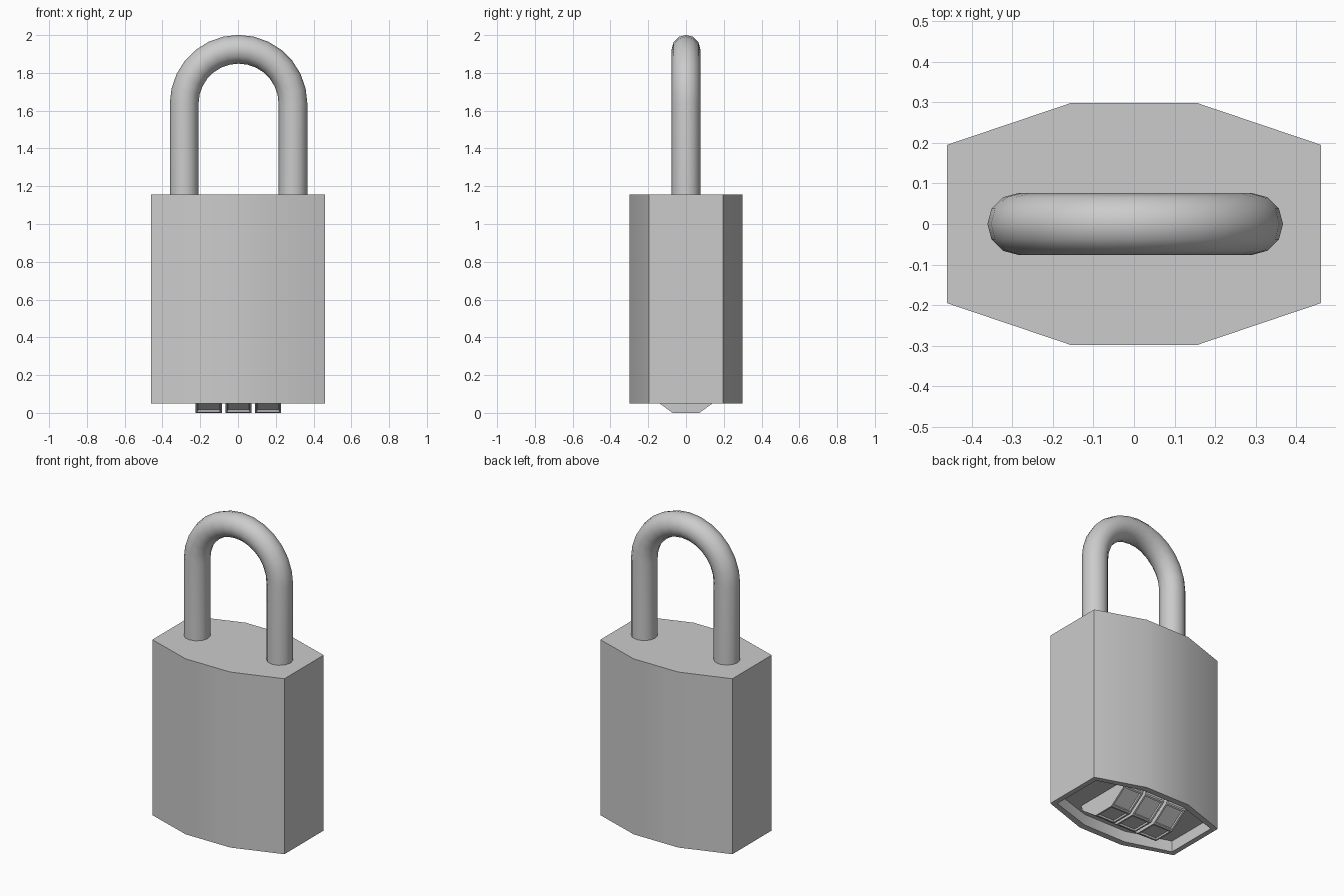
import bpy, bmesh
from math import pi, sin, cos, tan, radians
from mathutils import Vector

if "Cube" in bpy.data.objects:
    bpy.data.objects.remove(bpy.data.objects["Cube"])


def add_object(name, bm, smooth=None):
    bmesh.ops.recalc_face_normals(bm, faces=bm.faces)
    mesh = bpy.data.meshes.new(name)
    bm.to_mesh(mesh)
    bm.free()
    ob = bpy.data.objects.new(name, mesh)
    bpy.context.collection.objects.link(ob)
    if smooth:
        select(ob)
        bpy.ops.object.shade_smooth_by_angle(angle=radians(smooth))
    return ob


def select(ob):
    bpy.ops.object.select_all(action='DESELECT')
    ob.select_set(True)
    bpy.context.view_layer.objects.active = ob


def prism(profile, offset):
    """Extrude a closed 3D profile by an offset."""
    bm = bmesh.new()
    face = bm.faces.new([bm.verts.new(p) for p in profile])
    ext = bmesh.ops.extrude_face_region(bm, geom=[face], use_keep_orig=True)
    verts = [v for v in ext['geom'] if isinstance(v, bmesh.types.BMVert)]
    bmesh.ops.translate(bm, verts=verts, vec=offset)
    bmesh.ops.recalc_face_normals(bm, faces=bm.faces)
    bm.normal_update()
    return bm


# Body: bulged eight-sided case with a recessed underside
quarter = [(0.46, 0.195), (0.155, 0.298)]
half = quarter + [(-x, y) for x, y in reversed(quarter)]
outline = half + [(-x, -y) for x, y in half]
bm = prism([(x, y, 0.05) for x, y in outline], Vector((0, 0, 1.105)))
bottom = min(bm.faces, key=lambda f: f.calc_center_median().z)
bmesh.ops.inset_individual(bm, faces=[bottom], thickness=0.04)
floor = bmesh.ops.extrude_discrete_faces(bm, faces=[bottom])['faces'][0]
bmesh.ops.translate(bm, verts=floor.verts, vec=(0, 0, 0.07))
add_object("body", bm, 30)

# Dials: ten-sided wheels with sunken number panels
side, width = 0.142, 0.138
apothem = side / 2 / tan(pi / 10)
radius = side / 2 / sin(pi / 10)
for i, x in enumerate((-0.155, 0.003, 0.159)):
    ring = [(x - width / 2,
             radius * sin(pi * (2 * k + 1) / 10),
             apothem - radius * cos(pi * (2 * k + 1) / 10)) for k in range(10)]
    bm = prism(ring, Vector((width, 0, 0)))
    panels = [f for f in bm.faces if abs(f.normal.x) < 0.5]
    bmesh.ops.inset_individual(bm, faces=panels, thickness=0.014)
    bmesh.ops.inset_individual(bm, faces=panels, thickness=0.004, depth=-0.01)
    add_object(f"dial_{i + 1}", bm)

# Shackle: round bar bent into a U
bend, centre_z, cx = 0.288, 1.637, 0.003
path = [(cx + bend, 0, 1.1)]
path += [(cx + bend * cos(pi * k / 14), 0, centre_z + bend * sin(pi * k / 14))
         for k in range(15)]
path += [(cx - bend, 0, 1.1)]
curve = bpy.data.curves.new("shackle", 'CURVE')
curve.dimensions = '3D'
curve.bevel_depth = 0.076
curve.bevel_resolution = 4
curve.use_fill_caps = True
spline = curve.splines.new('POLY')
spline.points.add(len(path) - 1)
for point, co in zip(spline.points, path):
    point.co = (*co, 1)
shackle = bpy.data.objects.new("shackle", curve)
bpy.context.collection.objects.link(shackle)
select(shackle)
bpy.ops.object.convert(target='MESH')
bpy.ops.object.shade_smooth_by_angle(angle=radians(40))
